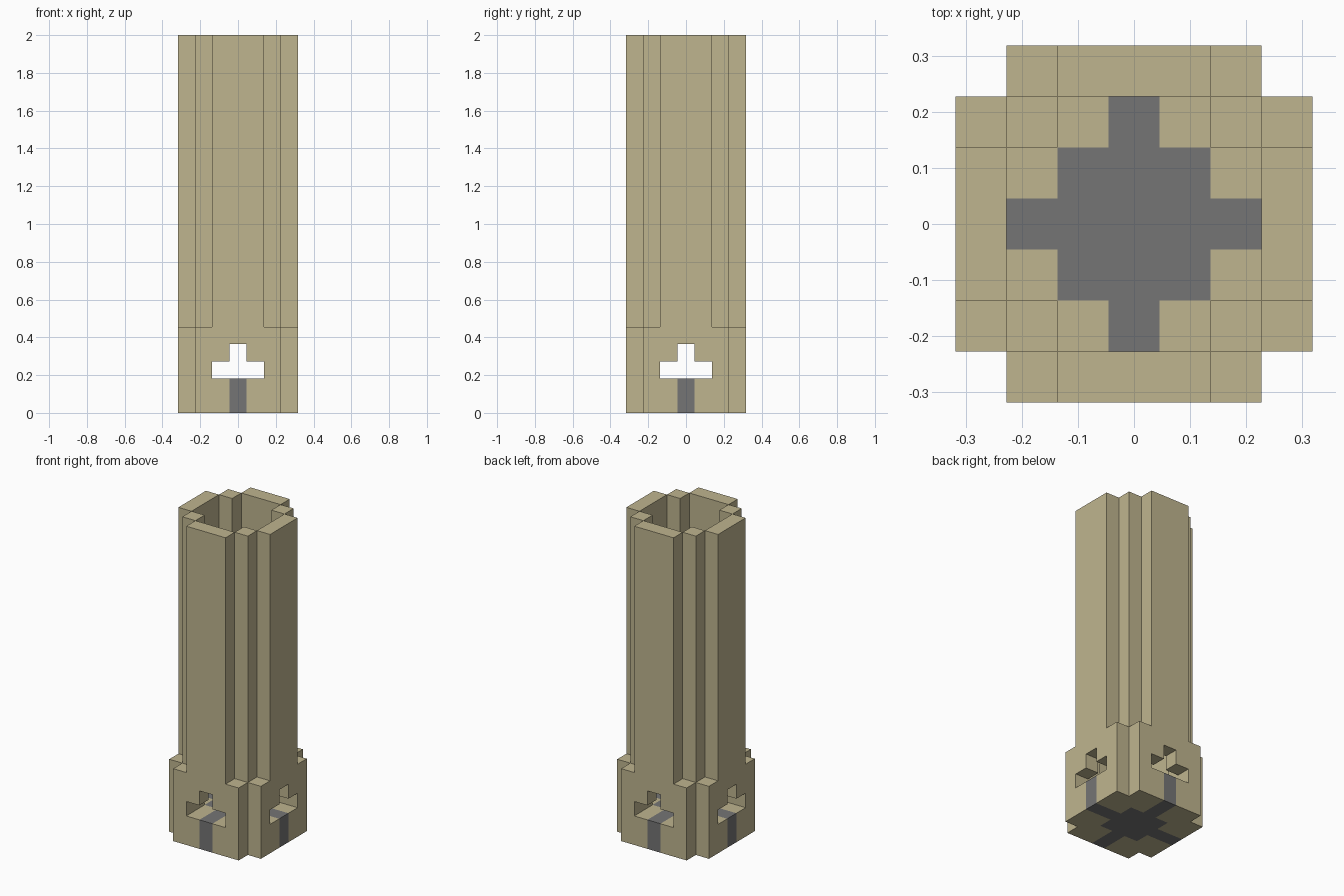
import bpy, bmesh
from mathutils import Vector

if "Cube" in bpy.data.objects:
    bpy.data.objects.remove(bpy.data.objects["Cube"], do_unlink=True)

CELL = 2 / 22                      # the tower is a grid of blocks, 22 high
FLOOR, BASE, TOP = 2, 5, 22        # layer heights in blocks


def material(name, rgb):
    mat = bpy.data.materials.new(name)
    mat.use_nodes = True
    mat.diffuse_color = (*rgb, 1)
    mat.node_tree.nodes["Principled BSDF"].inputs["Base Color"].default_value = (*rgb, 1)
    return mat


sandstone = material("sandstone", (0.52, 0.46, 0.275))
grey = material("grey stone", (0.178, 0.178, 0.178))


def part_at(x, y, z):
    """Name of the part filling a block, or None where it is empty."""
    far, near = max(abs(x), abs(y)), min(abs(x), abs(y))
    if far > 3 or near > 2 or not 0 <= z < TOP:
        return None
    # Floor with a cross-shaped inlay
    if z < FLOOR:
        return "floor_inlay" if near == 0 or far <= 1 else "floor_slab"
    # Open shaft, with corner posts left standing
    if far < 3 and near < 2:
        return None
    # Base wall with a stepped window on each side
    if z < BASE:
        window = far == 3 and near <= FLOOR + 1 - z and z < BASE - 1
        return None if window else "base_wall"
    # Upper walls and corner posts
    if far == 3:
        return "tower_wall" if near <= 1 else None
    return "corner_posts"


AXES = [Vector(a) for a in ((1, 0, 0), (0, 1, 0), (0, 0, 1))]


def build(name, mat):
    bm = bmesh.new()
    for x in range(-3, 4):
        for y in range(-3, 4):
            for z in range(TOP):
                if part_at(x, y, z) != name:
                    continue
                centre = Vector((x, y, z + 0.5))
                # Only the outward sides that meet open air
                for i in range(3):
                    for sign in (1, -1):
                        n = AXES[i] * sign
                        if part_at(x + int(n.x), y + int(n.y), z + int(n.z)):
                            continue
                        u, v = AXES[(i + 1) % 3] * sign, AXES[(i + 2) % 3]
                        corners = (-u - v, u - v, u + v, v - u)
                        bm.faces.new([bm.verts.new((centre + (n + c) / 2) * CELL)
                                      for c in corners])
    bmesh.ops.remove_doubles(bm, verts=bm.verts, dist=CELL / 100)
    bmesh.ops.dissolve_limit(bm, angle_limit=0.02, verts=bm.verts, edges=bm.edges)
    mesh = bpy.data.meshes.new(name)
    bm.to_mesh(mesh)
    bm.free()
    mesh.materials.append(mat)
    bpy.context.collection.objects.link(bpy.data.objects.new(name, mesh))


build("floor_inlay", grey)
for part in ("floor_slab", "base_wall", "tower_wall", "corner_posts"):
    build(part, sandstone)
